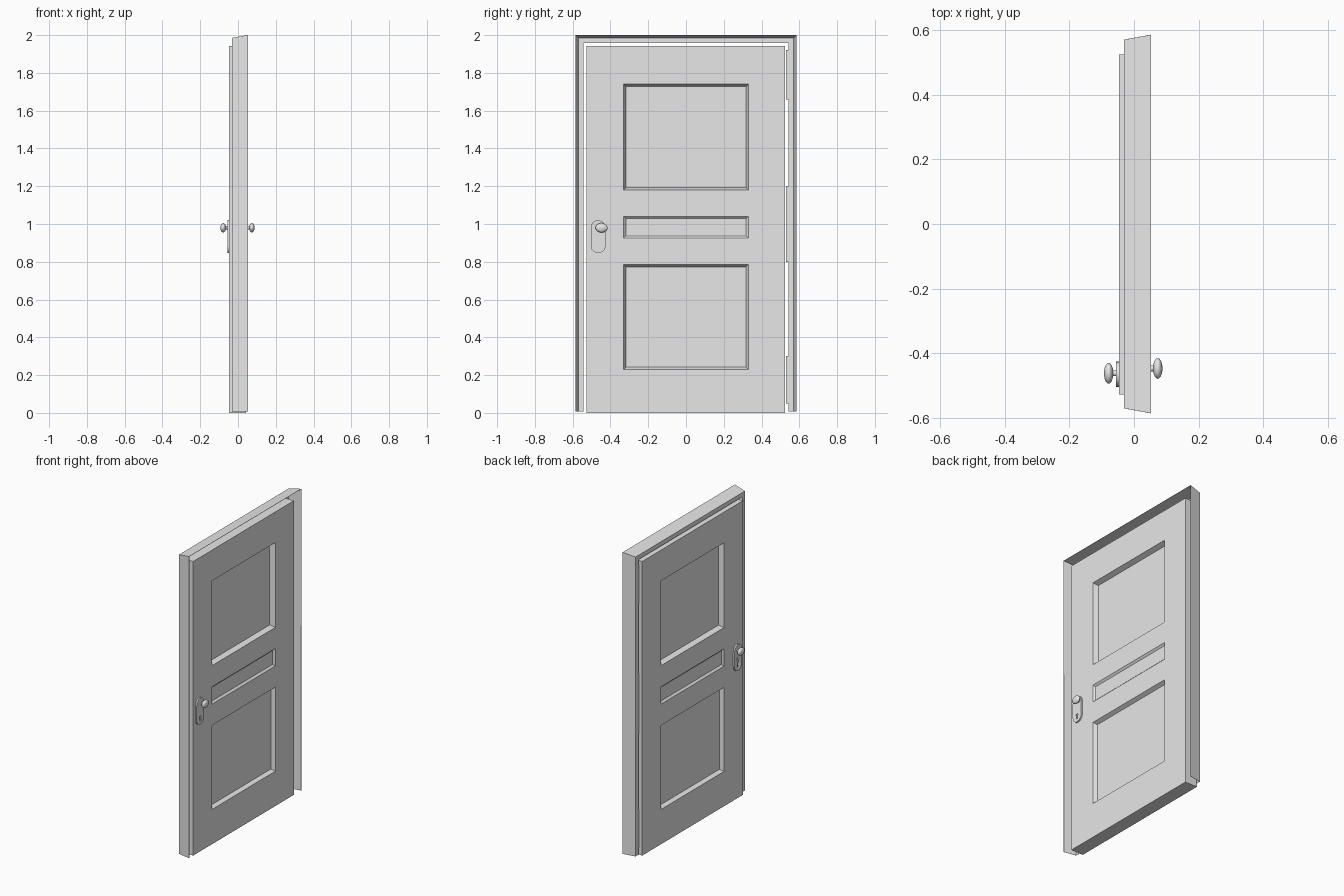
import bpy, bmesh, math
from mathutils import Matrix, Vector

cube = bpy.data.objects.get("Cube")
if cube:
    bpy.data.objects.remove(cube, do_unlink=True)

grey = bpy.data.materials.new("plain grey")
grey.use_nodes = True
grey.diffuse_color = (0.8, 0.8, 0.8, 1)
grey.node_tree.nodes["Principled BSDF"].inputs["Base Color"].default_value = (0.8, 0.8, 0.8, 1)


def finish(bm, name, smooth=False):
    bmesh.ops.recalc_face_normals(bm, faces=bm.faces)
    mesh = bpy.data.meshes.new(name)
    bm.to_mesh(mesh)
    bm.free()
    mesh.materials.append(grey)
    obj = bpy.data.objects.new(name, mesh)
    bpy.context.scene.collection.objects.link(obj)
    if smooth:
        bpy.ops.object.select_all(action='DESELECT')
        obj.select_set(True)
        bpy.context.view_layer.objects.active = obj
        bpy.ops.object.shade_smooth_by_angle(angle=math.radians(40))
    return obj


def box(name, low, high):
    bm = bmesh.new()
    low, high = Vector(low), Vector(high)
    size = Matrix.Diagonal((high - low).to_4d())
    bmesh.ops.create_cube(bm, size=1, matrix=Matrix.Translation((low + high) / 2) @ size)
    return finish(bm, name)


def prism(name, outline, x, depth):
    """Extrude a y-z outline along x."""
    bm = bmesh.new()
    face = bm.faces.new([bm.verts.new((x, y, z)) for y, z in outline])
    moved = bmesh.ops.extrude_face_region(bm, geom=[face], use_keep_orig=True)["geom"]
    bmesh.ops.translate(bm, verts=[v for v in moved if isinstance(v, bmesh.types.BMVert)],
                        vec=(depth, 0, 0))
    return finish(bm, name, smooth=True)


# Door leaf: one panelled half, mirrored through its middle plane
FACE, MIDDLE = 0.0445, -0.0025
ys = [-0.528, -0.33, 0.33, 0.524]
zs = [0, 0.23, 0.785, 0.925, 1.04, 1.18, 1.74, 1.943]
panel_depth = {1: 0.025, 3: 0.012, 5: 0.033}

bm = bmesh.new()
grid = [[bm.verts.new((FACE, y, z)) for z in zs] for y in ys]
panels = []
for i in range(len(ys) - 1):
    for j in range(len(zs) - 1):
        f = bm.faces.new((grid[i][j], grid[i + 1][j], grid[i + 1][j + 1], grid[i][j + 1]))
        if i == 1 and j in panel_depth:
            panels.append((f, panel_depth[j]))
rim = [e for e in bm.edges if e.is_boundary]
for x, grow in ((0.0315, 0.012), (0, 0)):
    new = bmesh.ops.extrude_edge_only(bm, edges=rim)["geom"]
    rim = [g for g in new if isinstance(g, bmesh.types.BMEdge)]
    for v in (g for g in new if isinstance(g, bmesh.types.BMVert)):
        v.co.x = x
        if v.co.y <= ys[0]:
            v.co.y -= grow
        if v.co.y >= ys[-1]:
            v.co.y += grow
        if v.co.z >= zs[-1]:
            v.co.z += grow
bm.normal_update()
for f, depth in panels:
    bmesh.ops.inset_region(bm, faces=[f], thickness=0.012, use_even_offset=True)
    for v in f.verts:
        v.co.x -= depth
door = finish(bm, "door_leaf")
door.location.x = MIDDLE
door.modifiers.new("both_sides", 'MIRROR')

# Frame: thin flared casing with a flange closing against the leaf
bm = bmesh.new()
rows = []
for x, inset in ((0.053, 0), (-0.03, 0.015), (-0.03, 0.043)):
    y, top = 0.585 - inset, 2 - inset
    rows.append([bm.verts.new((x, *p)) for p in ((-y, 0.008), (-y, top), (y, top), (y, 0.008))])
for a, b in zip(rows, rows[1:]):
    for k in range(3):
        bm.faces.new((a[k], a[k + 1], b[k + 1], b[k]))
frame = finish(bm, "door_frame")
shell = frame.modifiers.new("thickness", 'SOLIDIFY')
shell.thickness = 0.002
shell.offset = 0

# Hinge strips bridging the gap at the hinge side
for name, low, high in (("lower", 0.05, 0.3), ("middle", 0.8, 1.2), ("upper", 1.66, 1.92)):
    box(name + "_hinge", (-0.028, 0.53, low), (-0.022, 0.55, high))

# Handle set on each side: rounded plate with keyhole, stem and flattened knob
for side, label, knob_y in ((-1, "right", -0.462), (1, "left", -0.447)):
    plate_y, radius, low, high = -0.465, 0.039, 0.885, 0.981
    start = MIDDLE + side * (FACE - 0.002)
    outline = []
    for centre, turn in ((high, 0), (low, math.pi)):
        for k in range(13):
            a = turn + math.pi * k / 12
            outline.append((plate_y + radius * math.cos(a), centre + radius * math.sin(a)))
    plate = prism(label + "_handle_plate", outline, start, side * 0.011)

    # Keyhole cutter: round top with a flaring slot
    hole = [(plate_y + 0.008 * math.cos(a), 0.893 + 0.008 * math.sin(a))
            for a in (math.radians(-50 + 28 * k) for k in range(11))]
    hole += [(plate_y - 0.007, 0.868), (plate_y + 0.007, 0.868)]
    cutter = prism(label + "_keyhole_cutter", hole, start + side * 0.005, side * 0.02)
    cutter.hide_render = True
    cutter.hide_viewport = True
    cut = plate.modifiers.new("keyhole", 'BOOLEAN')
    cut.operation = 'DIFFERENCE'
    cut.object = cutter

    bm = bmesh.new()
    spin = Matrix.Rotation(math.pi / 2, 4, 'Y')
    spot = Matrix.Translation((MIDDLE + side * 0.06, knob_y, 0.98))
    bmesh.ops.create_cone(bm, cap_ends=True, segments=16, radius1=0.009, radius2=0.009,
                          depth=0.03, matrix=spot @ spin)
    finish(bm, label + "_knob_stem", smooth=True)

    bm = bmesh.new()
    spot = Matrix.Translation((MIDDLE + side * 0.076, knob_y, 0.98))
    bmesh.ops.create_uvsphere(bm, u_segments=24, v_segments=14, radius=1,
                              matrix=spot @ Matrix.Diagonal((0.0145, 0.032, 0.025, 1)))
    finish(bm, label + "_knob", smooth=True)
